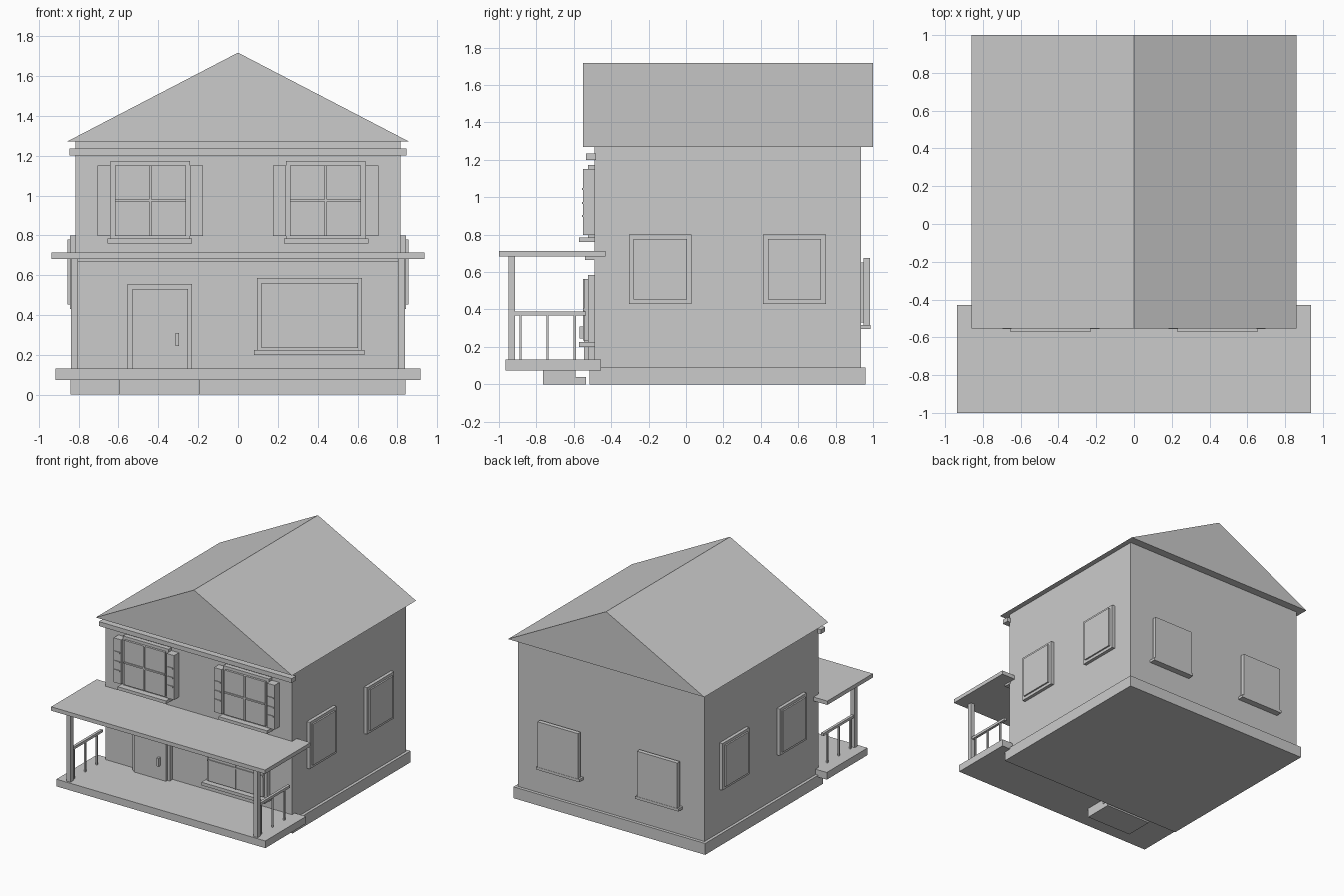
import bpy, bmesh

if "Cube" in bpy.data.objects:
    bpy.data.objects.remove(bpy.data.objects["Cube"])


def build(name, bm):
    bmesh.ops.recalc_face_normals(bm, faces=bm.faces)
    me = bpy.data.meshes.new(name)
    bm.to_mesh(me)
    bm.free()
    ob = bpy.data.objects.new(name, me)
    bpy.context.collection.objects.link(ob)
    return ob


def box(name, x, y, z):
    """Box from (min, max) ranges along each axis."""
    bm = bmesh.new()
    bmesh.ops.create_cube(bm, size=1)
    for v in bm.verts:
        v.co = [r[0] + (c + 0.5) * (r[1] - r[0]) for c, r in zip(v.co, (x, y, z))]
    return build(name, bm)


def mirror_x(ob):
    """Mirror a part across x = 0."""
    ob.modifiers.new("mirror", 'MIRROR')


def muntins(name, x, z, zc, y):
    xc = (x[0] + x[1]) / 2
    return [box(name + "_vertical", (xc - .006, xc + .006), y, z),
            box(name + "_horizontal", x, y, (zc - .006, zc + .006))]


# Main body
box("foundation", (-.84, .84), (-.517, .96), (0, .09))
box("walls", (-.817, .817), (-.49, .935), (.09, 1.275))
box("eave_trim", (-.845, .845), (-.535, -.48), (1.2, 1.235))
box("floor_band", (-.82, .82), (-.54, -.48), (.665, .7))

# Gable roof: solid triangular prism
bm = bmesh.new()
face = bm.faces.new([bm.verts.new(p) for p in
                     ((-.86, -.552, 1.27), (.86, -.552, 1.27), (0, -.552, 1.717))])
ext = bmesh.ops.extrude_face_region(bm, geom=[face])
for v in ext["geom"]:
    if isinstance(v, bmesh.types.BMVert):
        v.co.y = 1.0
bm.faces.ensure_lookup_table()
if not face.is_valid or len([f for f in bm.faces if len(f.verts) == 3]) < 2:
    bm.faces.new([v for v in bm.verts if v.co.y < 0])
build("gable_roof", bm)

# Porch
box("porch_floor", (-.915, .915), (-.965, -.455), (.075, .132))
box("porch_roof", (-.937, .937), (-1.0, -.43), (.682, .713))
box("porch_step", (-.595, -.19), (-.765, -.59), (0, .076))
box("porch_low_step", (-.595, -.19), (-.59, -.535), (0, .038))
mirror_x(box("porch_post", (.803, .838), (-.95, -.915), (.13, .685)))
mirror_x(box("railing_top", (.81, .831), (-.92, -.535), (.368, .388)))
for y in (-.885, -.74, -.595):
    mirror_x(box("baluster", (.814, .827), (y - .006, y + .006), (.13, .37)))

# Front door
box("door_frame", (-.555, -.23), (-.525, -.485), (.13, .557))
box("door", (-.53, -.25), (-.545, -.5), (.13, .53))
box("door_handle", (-.315, -.297), (-.57, -.54), (.245, .31))

# Lower front window
box("lower_window_frame", (.095, .622), (-.525, -.485), (.222, .585))
box("lower_window_pane", (.118, .602), (-.545, -.5), (.235, .562))
box("lower_window_sill", (.08, .635), (-.573, -.485), (.2, .225))
muntins("lower_window_muntin", (.118, .602), (.235, .562), .4, (-.552, -.54))

# Upper front windows with shutters
mirror_x(box("upper_window_frame", (.24, .64), (-.525, -.485), (.782, 1.173)))
mirror_x(box("upper_window_pane", (.262, .618), (-.542, -.5), (.798, 1.15)))
mirror_x(box("upper_window_sill", (.23, .655), (-.573, -.485), (.76, .785)))
for ob in muntins("upper_window_muntin", (.262, .618), (.798, 1.15), .975, (-.55, -.535)):
    mirror_x(ob)
for x in (.175, .64):
    mirror_x(box("shutter", (x, x + .065), (-.55, -.485), (.798, 1.15)))
    for z in (.9, .97, 1.045):
        mirror_x(box("shutter_slat", (x + .008, x + .057), (-.556, -.545), (z - .005, z + .005)))

# Side windows
for y in (-.1375, .58):
    mirror_x(box("side_window_frame", (.81, .843), (y - .168, y + .168), (.43, .8)))
    mirror_x(box("side_window_pane", (.82, .855), (y - .142, y + .142), (.453, .778)))

# Back windows
mirror_x(box("back_window_pane", (.282, .588), (.93, .955), (.33, .652)))
mirror_x(box("back_window_frame", (.258, .612), (.95, .984), (.313, .675)))
mirror_x(box("back_window_sill", (.245, .625), (.935, .986), (.295, .316)))
